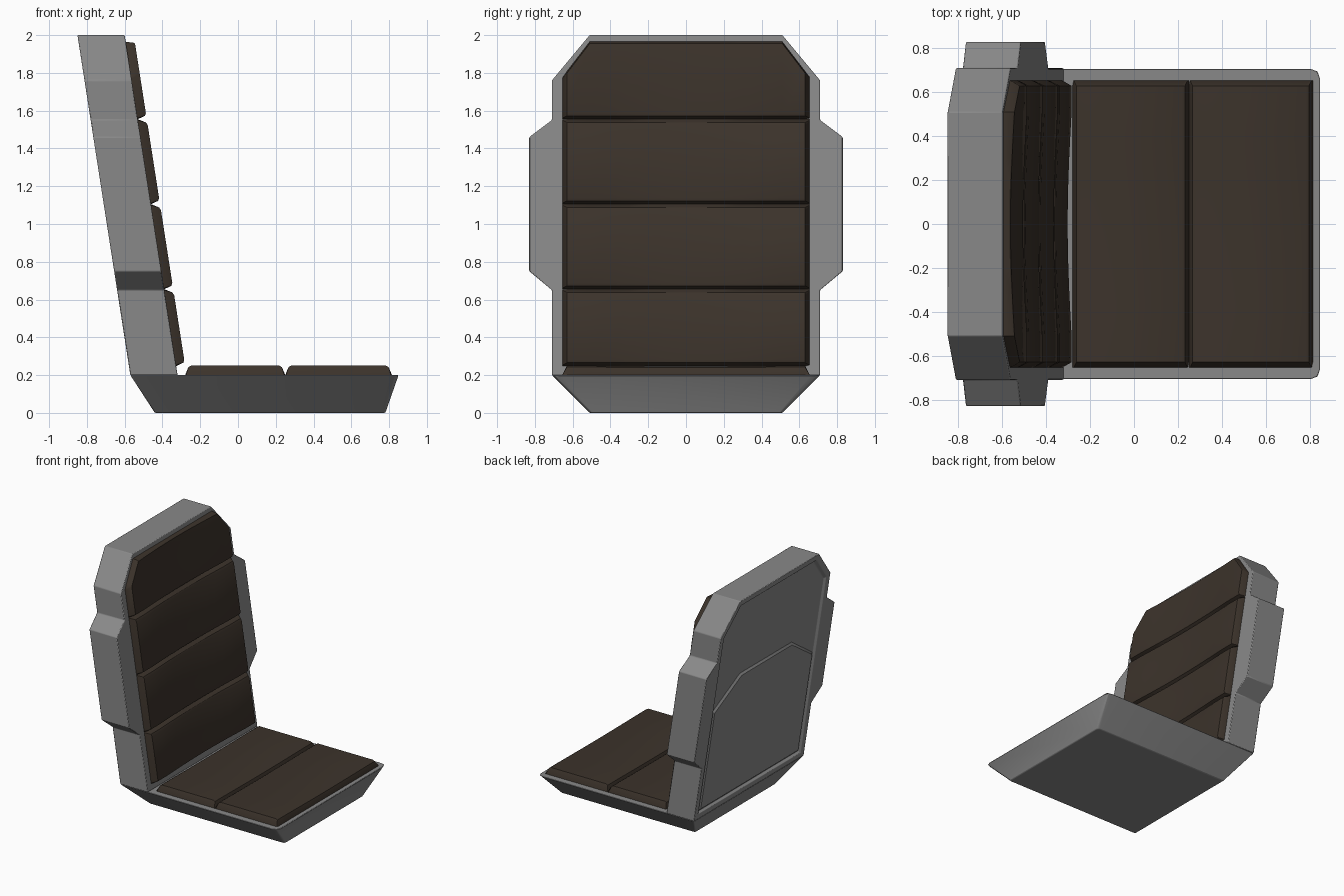
import bpy, bmesh, math
from mathutils import Vector

if "Cube" in bpy.data.objects:
    bpy.data.objects.remove(bpy.data.objects["Cube"])


def material(name, rgb):
    m = bpy.data.materials.new(name)
    m.diffuse_color = (*rgb, 1)
    m.use_nodes = True
    m.node_tree.nodes["Principled BSDF"].inputs["Base Color"].default_value = m.diffuse_color
    return m


GREY = material("shell grey", (0.25, 0.25, 0.25))
BROWN = material("cushion brown", (0.045, 0.033, 0.024))


def loft(name, rings, mat, bevel=0.0):
    """Skin a row of equal-length closed rings and cap both ends."""
    bm = bmesh.new()
    vs = [[bm.verts.new(p) for p in r] for r in rings]
    n = len(rings[0])
    for a, b in zip(vs, vs[1:]):
        for i in range(n):
            j = (i + 1) % n
            bm.faces.new((a[i], a[j], b[j], b[i]))
    bm.faces.new(vs[0][::-1])
    bm.faces.new(vs[-1])
    bmesh.ops.recalc_face_normals(bm, faces=bm.faces[:])
    me = bpy.data.meshes.new(name)
    bm.to_mesh(me)
    bm.free()
    me.materials.append(mat)
    ob = bpy.data.objects.new(name, me)
    bpy.context.collection.objects.link(ob)
    bpy.ops.object.select_all(action='DESELECT')
    ob.select_set(True)
    bpy.context.view_layer.objects.active = ob
    bpy.ops.object.shade_smooth_by_angle(angle=math.radians(28))
    if bevel:
        b = ob.modifiers.new("soft edges", 'BEVEL')
        b.width, b.segments, b.limit_method = bevel, 2, 'ANGLE'
        b.angle_limit = math.radians(28)
    return ob


def mirror(half):
    """Close a half outline by mirroring its first-of-pair y coordinate."""
    return half + [(-y, z) for y, z in reversed(half)]


def lean(z):
    return -0.1556 * (z - 0.2)


def slanted(half, x):
    """Outline in the y-z plane placed on the leaning back at offset x."""
    return [Vector((x + lean(z), y, z)) for y, z in mirror(half)]


# seat base: flared tray with rounded front corners
top = [(.71, -.57), (.71, .805), (.698, .838), (.665, .85)]
low = [(.51, -.44), (.51, .76), (.505, .775), (.49, .78)]
loft("seat_base",
     [[(x, y, z) for y, x in mirror(h)] for h, z in ((low, 0), (top, .2))],
     GREY, .006)

# backrest shell: side wings, chamfered top, recessed rear panel
outer = [(.71, .2), (.71, .65), (.83, .75), (.83, 1.46), (.71, 1.55), (.71, 1.76), (.51, 2.0)]
rim = [(.665, .24), (.665, .65), (.665, .75), (.665, 1.46), (.665, 1.55), (.665, 1.745), (.49, 1.955)]
inner = [(y - .015, z + (.015 if z < .3 else -.012 if z > 1.7 else 0)) for y, z in rim]
loft("backrest_shell",
     [slanted(outer, -.32), slanted(outer, -.57), slanted(rim, -.57), slanted(inner, -.548)],
     GREY, .005)

# lower rear pocket panel inside the recess
pocket = [(.648, .257), (.648, 1.10), (.335, 1.31)]
pocket_in = [(.63, .275), (.63, 1.09), (.325, 1.293)]
loft("rear_pocket_panel",
     [slanted(pocket, -.54), slanted(pocket, -.549), slanted(pocket_in, -.563)], GREY)


def cushion(name, lo, hi, height, sag, place, chamfer=False):
    """Pillow swept across the width; section runs from lo to hi."""
    ys = [-.655, -.63, -.51, -.4, -.3, -.2, -.1, 0, .1, .2, .3, .4, .51, .63, .655]
    rings = []
    for y in ys:
        a = abs(y)
        end = a > .64
        h = 0 if end else height - sag * max(0, math.cos(math.pi * a / 1.02))
        top = hi - max(0, a - .51) * 1.3 if chamfer else hi
        e = .008 if end else .025
        t = .008 if chamfer else e
        rings.append([place(lo, y, -.015), place(lo, y, 0), place(lo + e * .7, y, h * .85),
                      place(lo + e * 1.3, y, h), place(top - t * 1.3, y, h),
                      place(top - t * .7, y, h * .85), place(top, y, 0), place(top, y, -.015)])
    return loft(name, rings, BROWN)


# four back cushions
levels = [.248, .655, 1.105, 1.555, 1.965]
for i, (lo, hi) in enumerate(zip(levels, levels[1:])):
    cushion(f"back_cushion_{i + 1}", lo, hi, .048, .018,
            lambda u, y, h: Vector((-.32 + lean(u) + h, y, u)), i == 3)

# two seat cushions
for name, lo, hi in (("seat_cushion_rear", -.28, .25), ("seat_cushion_front", .25, .815)):
    cushion(name, lo, hi, .05, .004, lambda u, y, h: Vector((u, y, .2 + h)))
